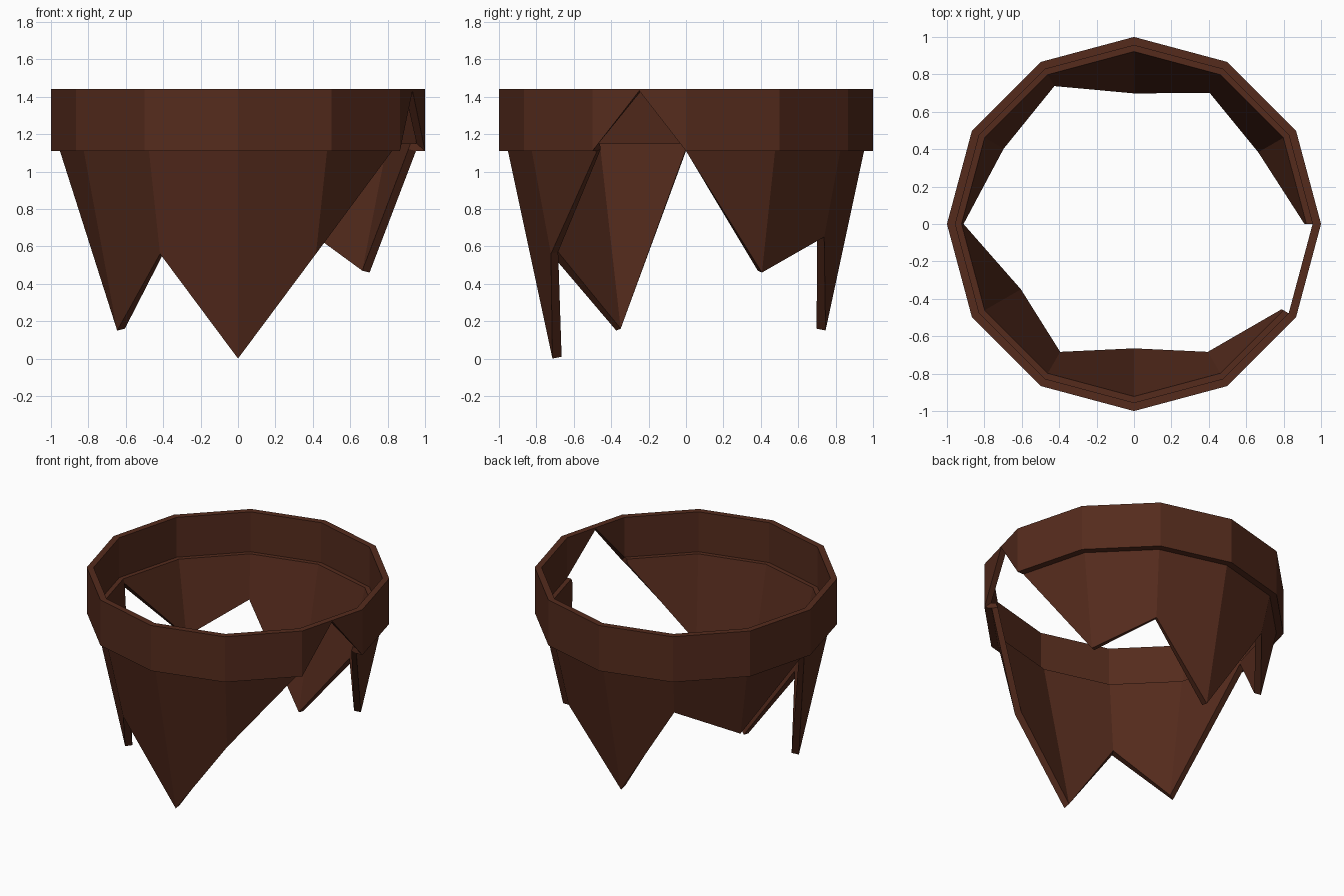
import bpy, bmesh
from math import radians, cos, sin

if "Cube" in bpy.data.objects:
    bpy.data.objects.remove(bpy.data.objects["Cube"])

TOP, RIM_LOW, LEDGE = 1.44, 1.11, 1.15
# height of the broken edge at each of the 12 corners, starting at +x, anticlockwise
EDGE = [1.11, 0.46, 0.65, 0.15, 0.84, 0.63, 1.11, 0.15, 0.56, 0.0, 0.56, 1.11]
NOTCH = 11  # rim side (between -30 and 0 degrees) with the triangular chip


def column(bm, i):
    """Cross-section of rim and tapering wall at corner i."""
    z, a = EDGE[i], radians(30 * i)
    profile = [(1, TOP), (1, RIM_LOW), (0.952, RIM_LOW), (0.714 + 0.214 * z, z),
               (0.665 + 0.222 * z, z + 0.01), (0.922, LEDGE), (0.955, LEDGE), (0.955, TOP)]
    return [bm.verts.new((r * cos(a), r * sin(a), h)) for r, h in profile]


bm = bmesh.new()
cols = [column(bm, i) for i in range(12)]

# rim and wall panels
for i in range(12):
    if i == NOTCH:
        continue
    a, b = cols[i], cols[(i + 1) % 12]
    for k in range(8):
        n = (k + 1) % 8
        bm.faces.new((a[k], a[n], b[n], b[k]))

# chipped rim panel: two triangles meeting just under the top edge
a, b = cols[NOTCH], cols[0]


def apex(k):
    p = (a[k].co + b[k].co) / 2
    p.z = TOP - 0.008
    return bm.verts.new(p)


mo, mi = apex(0), apex(7)
for top, low, m in ((0, 1, mo), (7, 6, mi)):
    bm.faces.new((a[top], a[low], m))
    bm.faces.new((b[top], m, b[low]))
    bm.faces.new((a[top], m, b[top]))
bm.faces.new((a[0], b[0], b[7], a[7]))
for c in (a, b):
    bm.faces.new((c[1], c[6], mi, mo))
    bm.faces.new(c[1:7])

bmesh.ops.remove_doubles(bm, verts=bm.verts, dist=0.004)
bmesh.ops.recalc_face_normals(bm, faces=bm.faces)

mesh = bpy.data.meshes.new("broken_pot_top")
bm.to_mesh(mesh)
bm.free()
pot = bpy.data.objects.new("broken_pot_top", mesh)
bpy.context.collection.objects.link(pot)

# dark terracotta
clay = bpy.data.materials.new("dark_clay")
clay.diffuse_color = (0.09, 0.024, 0.012, 1)
clay.use_nodes = True
clay.node_tree.nodes["Principled BSDF"].inputs["Base Color"].default_value = clay.diffuse_color
mesh.materials.append(clay)
